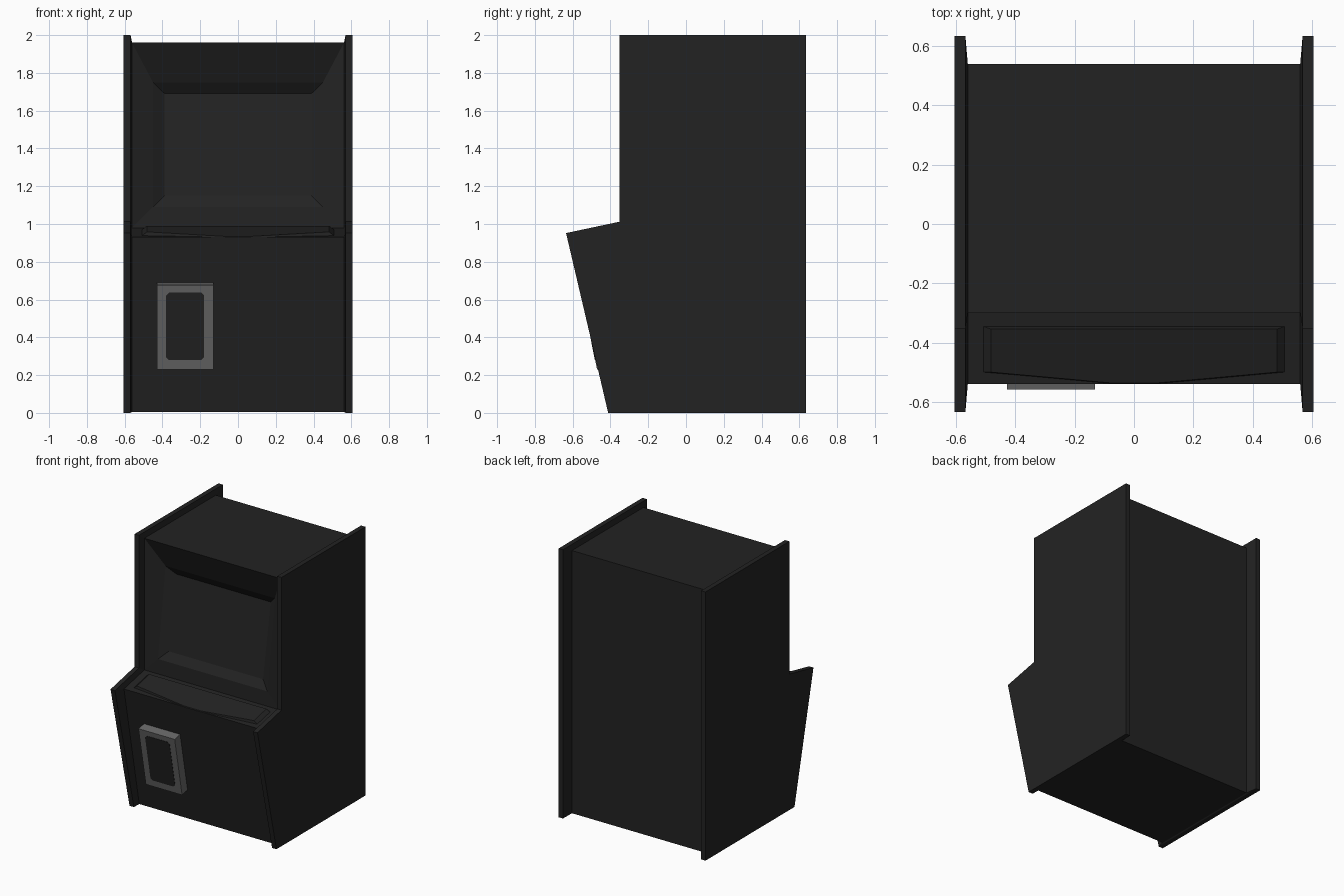
import bpy, bmesh
from mathutils import Vector

if "Cube" in bpy.data.objects:
    bpy.data.objects.remove(bpy.data.objects["Cube"])


def material(name, v):
    m = bpy.data.materials.new(name)
    m.diffuse_color = (v, v, v, 1)
    m.use_nodes = True
    m.node_tree.nodes["Principled BSDF"].inputs["Base Color"].default_value = m.diffuse_color
    return m


BLACK = material("charcoal_black", 0.0165)
GREY = material("door_grey", 0.135)


def finish(name, bm, mat):
    bmesh.ops.remove_doubles(bm, verts=bm.verts, dist=1e-5)
    bmesh.ops.recalc_face_normals(bm, faces=bm.faces)
    me = bpy.data.meshes.new(name)
    bm.to_mesh(me)
    bm.free()
    me.materials.append(mat)
    ob = bpy.data.objects.new(name, me)
    bpy.context.collection.objects.link(ob)
    return ob


def skin(bm, rings, skip=(), caps=(True, True)):
    """Join matching closed rings with quads and cap the ends."""
    vs = [[bm.verts.new(p) for p in r] for r in rings]
    n = len(vs[0])
    for a, b in zip(vs, vs[1:]):
        for i in range(n):
            if i not in skip:
                j = (i + 1) % n
                bm.faces.new((a[i], a[j], b[j], b[i]))
    for cap, ring in zip(caps, (vs[0], vs[-1])):
        if cap:
            bm.faces.new(ring)


# profiles as (y, z): side panel outline and the smaller cabinet outline
panel = [(-.412, 0), (-.635, .952), (-.352, 1.012), (-.352, 2), (.635, 2), (.635, 0)]
inner = [(-.36, .005), (-.54, .93), (-.30, .98), (-.30, 1.96), (.54, 1.96), (.54, .005)]


def at(x, prof):
    return [(x, y, z) for y, z in prof]


# side panels, with the inner rim tapering towards the edge
for side, s in (("left", -1), ("right", 1)):
    bm = bmesh.new()
    skin(bm, [at(s * .605, panel), at(s * .569, panel), at(s * .561, inner)])
    finish(side + "_side_panel", bm, BLACK)

# cabinet body with the stepped screen recess in its upper front
bm = bmesh.new()
skin(bm, [at(-.561, inner), at(.561, inner)], skip=(2,))


def rect(hw, z0, z1, y0, y1):
    return [(-hw, y0, z0), (hw, y0, z0), (hw, y1, z1), (-hw, y1, z1)]


skin(bm, [rect(.561, .98, 1.96, -.30, -.30),
          rect(.45, 1.09, 1.75, -.298, -.21),
          rect(.388, 1.15, 1.69, -.26, -.17)], caps=(False, True))
finish("cabinet_body", bm, BLACK)


# raised control panel lying on the sloping console
def console(x, y, h):
    return (x, y, .93 + (y + .54) * .05 / .24 + h)


base = [(-.51, -.345), (-.51, -.50), (-.07, -.54), (.07, -.54), (.51, -.50), (.51, -.345)]
top = [(-.482, -.355, .022), (-.482, -.50, .02), (-.07, -.537, .004),
       (.07, -.537, .004), (.482, -.50, .02), (.482, -.355, .022)]
bm = bmesh.new()
skin(bm, [[console(x, y, -.002) for x, y in base], [console(*p) for p in top]])
finish("control_panel", bm, BLACK)

# coin door square to the sloping front
origin = Vector((-.28, inner[0][0], inner[0][1]))
up = Vector((0, inner[1][0] - inner[0][0], inner[1][1] - inner[0][1])).normalized()
out = Vector((0, -up.z, up.y))


def on_slope(u, v, d):
    return origin + Vector((u, 0, 0)) + up * v + out * d


def plate(name, outline, d0, d1, mat):
    bm = bmesh.new()
    skin(bm, [[on_slope(u, v, d) for u, v in outline] for d in (d0, d1)])
    finish(name, bm, mat)


def outline(hw, hh, cv, c=0):
    if not c:
        return [(-hw, cv - hh), (hw, cv - hh), (hw, cv + hh), (-hw, cv + hh)]
    return [(-hw + c, cv - hh), (hw - c, cv - hh), (hw, cv - hh + c), (hw, cv + hh - c),
            (hw - c, cv + hh), (-hw + c, cv + hh), (-hw, cv + hh - c), (-hw, cv - hh + c)]


plate("coin_door_frame", outline(.149, .228, .469), -.005, .066, GREY)
plate("coin_door_insert", outline(.101, .182, .475, .016), .064, .068, BLACK)
